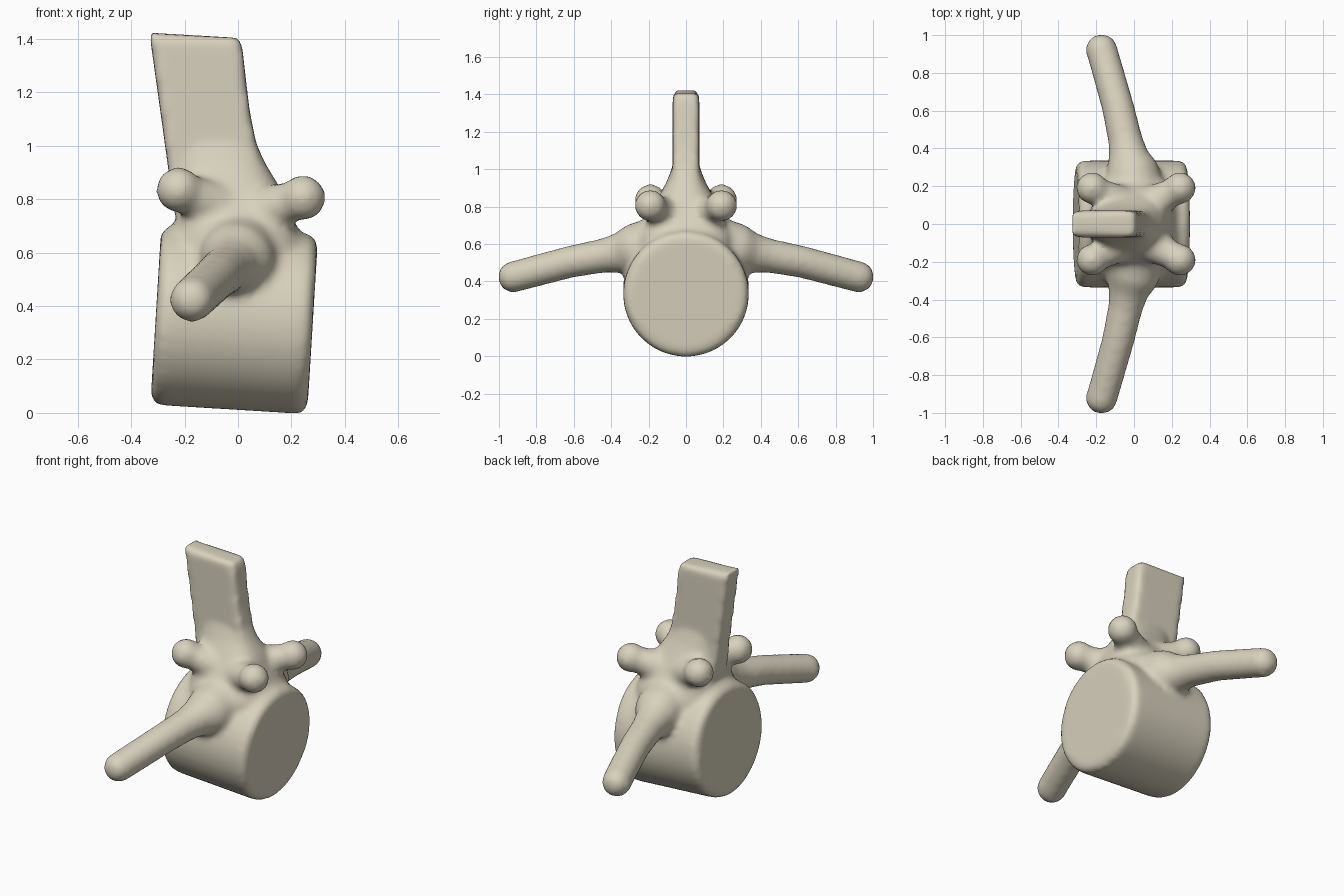
import bpy, bmesh, math
from mathutils import Vector, Matrix

if "Cube" in bpy.data.objects:
    bpy.data.objects.remove(bpy.data.objects["Cube"])

bm = bmesh.new()


def loft(rings):
    """Closed solid through a list of equal-length point rings."""
    vr = [[bm.verts.new(p) for p in r] for r in rings]
    n = len(vr[0])
    faces = [bm.faces.new((a[i], a[(i + 1) % n], b[(i + 1) % n], b[i]))
             for a, b in zip(vr, vr[1:]) for i in range(n)]
    faces.append(bm.faces.new(vr[0][::-1]))
    faces.append(bm.faces.new(vr[-1]))
    bmesh.ops.recalc_face_normals(bm, faces=faces)


def tube(stations, n=20):
    """Round limb along (point, radius) stations."""
    pts = [Vector(p) for p, r in stations]
    q = (pts[-1] - pts[0]).to_track_quat('Z', 'Y')
    loft([[p + q @ Vector((r * math.cos(k * math.tau / n), r * math.sin(k * math.tau / n), 0))
           for k in range(n)] for p, (_, r) in zip(pts, stations)])


def ball(c, r):
    bmesh.ops.create_icosphere(bm, subdivisions=3, radius=r, matrix=Matrix.Translation(c))


# drum-shaped body, axis along x and tipped slightly down to +x
tilt = Matrix.Translation((-0.014, 0, 0.348)) @ Matrix.Rotation(math.radians(3.5), 4, 'Y')
R, H = 0.336, 0.294
loft([[tilt @ Vector((x, r * math.cos(k * math.tau / 64), r * math.sin(k * math.tau / 64)))
       for k in range(64)]
      for x, r in ((-H, R - .03), (-H + .025, R), (H - .025, R), (H, R - .03))])

# arch: mound narrowing from the drum to the spine (z, x min, x max, half width)
mound = ((0.45, -.26, .26, .28), (0.64, -.25, .25, .265), (0.74, -.23, .20, .215),
         (0.84, -.22, .16, .155), (0.93, -.22, .105, .105), (1.02, -.24, .065, .07))
loft([[((a + b) / 2 + (b - a) / 2 * math.copysign(abs(math.cos(t)) ** .75, math.cos(t)),
        w * math.copysign(abs(math.sin(t)) ** .75, math.sin(t)), z)
       for t in [(k + .5) * math.tau / 32 for k in range(32)]] for z, a, b, w in mound])

# upright spine plate, leaning back to -x
w = 0.071
loft([[(a, -w, za), (b, -w, zb), (b, w, zb), (a, w, za)]
      for a, za, b, zb in ((-.24, .75, .10, .75), (-.262, .92, .085, .92),
                           (-.295, 1.16, .042, 1.14), (-.332, 1.423, .012, 1.403))])

for s in (-1, 1):
    # side arms, flared at the root
    tube([((0, s * .15, .58), .17), ((-.01, s * .29, .565), .14), ((-.03, s * .36, .55), .108),
          ((-.045, s * .44, .538), .092), ((-.085, s * .62, .505), .086),
          ((-.17, s * .92, .425), .084)])
    ball((-.172, s * .922, .424), .085)
    # joint knobs on short stalks
    for knob, root in (((-.222, s * .19, .835), (-.06, s * .10, .76)),
                       ((.243, s * .19, .805), (.08, s * .10, .75))):
        ball(knob, .086)
        tube([(root, .10), (knob, .066)])

me = bpy.data.meshes.new("vertebra")
bm.to_mesh(me)
bm.free()
ob = bpy.data.objects.new("vertebra", me)
bpy.context.collection.objects.link(ob)

# bone material
mat = bpy.data.materials.new("bone")
mat.diffuse_color = (0.69, 0.64, 0.51, 1)
mat.use_nodes = True
mat.node_tree.nodes["Principled BSDF"].inputs["Base Color"].default_value = mat.diffuse_color
me.materials.append(mat)

# fuse the parts and soften the joints
rm = ob.modifiers.new("fuse", 'REMESH')
rm.mode = 'VOXEL'
rm.voxel_size = 0.018
rm.use_smooth_shade = True
sm = ob.modifiers.new("soften", 'SMOOTH')
sm.factor = 0.5
sm.iterations = 9
